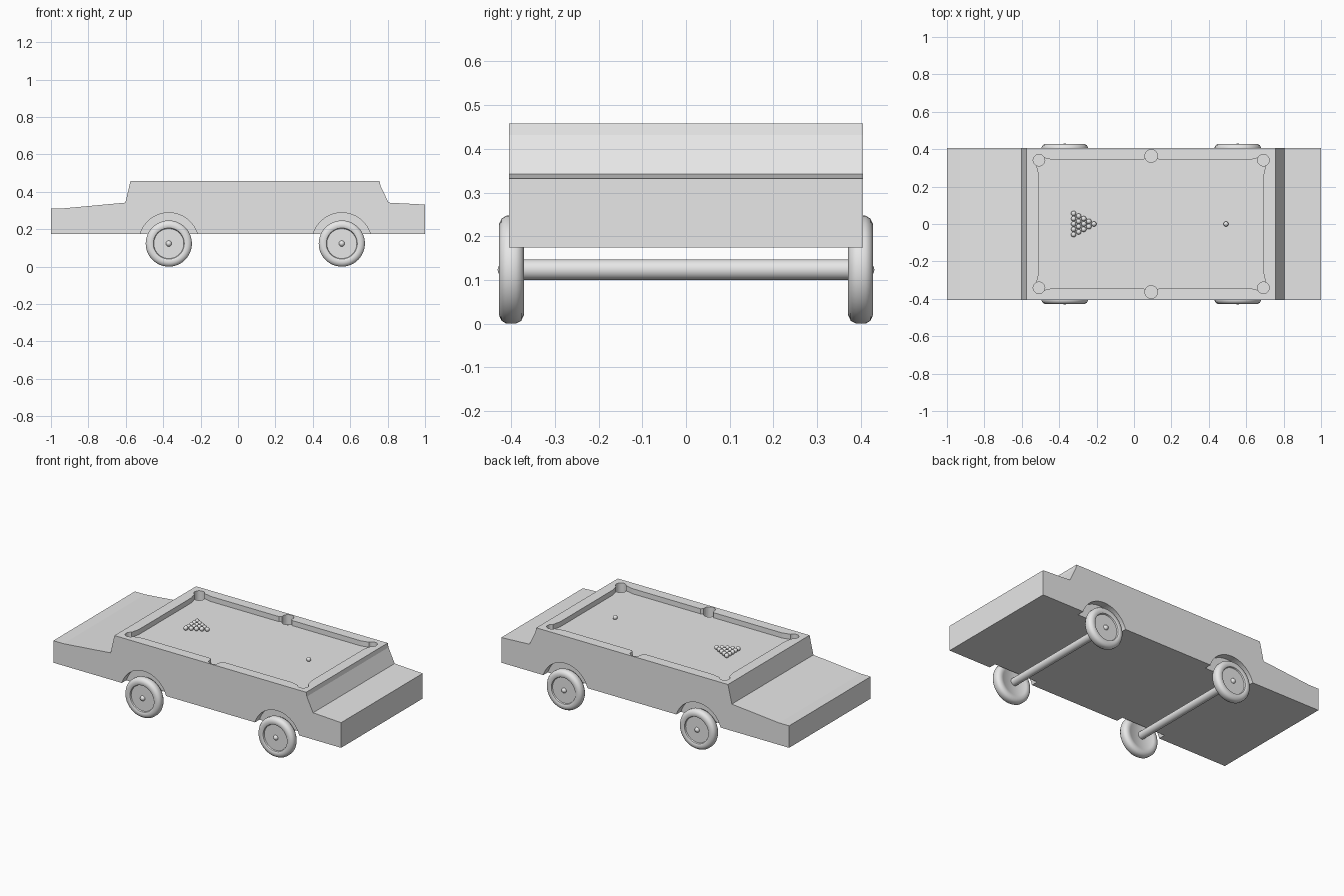
import bpy, bmesh, math
from mathutils import Matrix, Vector

if "Cube" in bpy.data.objects:
    bpy.data.objects.remove(bpy.data.objects["Cube"])

grey = bpy.data.materials.new("plain_grey")
grey.diffuse_color = (0.8, 0.8, 0.8, 1)
grey.use_nodes = True
grey.node_tree.nodes["Principled BSDF"].inputs["Base Color"].default_value = grey.diffuse_color


def finish(name, bm, smooth=False):
    bmesh.ops.recalc_face_normals(bm, faces=bm.faces[:])
    mesh = bpy.data.meshes.new(name)
    bm.to_mesh(mesh)
    bm.free()
    mesh.materials.append(grey)
    ob = bpy.data.objects.new(name, mesh)
    bpy.context.collection.objects.link(ob)
    bpy.ops.object.select_all(action='DESELECT')
    bpy.context.view_layer.objects.active = ob
    ob.select_set(True)
    if smooth:
        bpy.ops.object.shade_smooth_by_angle(angle=math.radians(40))
    return ob


def prism(name, points, offset):
    """Extrude a flat outline along an offset."""
    bm = bmesh.new()
    face = bm.faces.new([bm.verts.new(p) for p in points])
    new = bmesh.ops.extrude_face_region(bm, geom=[face])["geom"]
    bmesh.ops.translate(bm, vec=offset, verts=[v for v in new if isinstance(v, bmesh.types.BMVert)])
    return finish(name, bm)


def cylinder(name, centre, radius, length, axis, segs=48, smooth=False):
    bm = bmesh.new()
    rot = Matrix.Rotation(math.pi / 2, 4, 'X') if axis == 'Y' else Matrix.Identity(4)
    bmesh.ops.create_cone(bm, cap_ends=True, segments=segs, radius1=radius, radius2=radius,
                          depth=length, matrix=Matrix.Translation(centre) @ rot)
    return finish(name, bm, smooth)


def ball(name, centre, radius):
    bm = bmesh.new()
    bmesh.ops.create_uvsphere(bm, u_segments=20, v_segments=12, radius=radius,
                              matrix=Matrix.Translation(centre))
    return finish(name, bm, True)


def lathe_y(name, profile, x, z, side, segs=48):
    """Revolve (radius, y) points about a line parallel to y."""
    bm = bmesh.new()
    verts = [bm.verts.new((x + r, side * y, z)) for r, y in profile]
    edges = [bm.edges.new(pair) for pair in zip(verts, verts[1:])]
    bmesh.ops.spin(bm, geom=verts + edges, cent=(x, 0, z), axis=(0, 1, 0),
                   angle=2 * math.pi, steps=segs)
    bmesh.ops.remove_doubles(bm, verts=bm.verts[:], dist=1e-5)
    return finish(name, bm, True)


def cut(target, cutter):
    mod = target.modifiers.new("cut", 'BOOLEAN')
    mod.operation = 'DIFFERENCE'
    mod.solver = 'EXACT'
    mod.object = cutter
    bpy.context.view_layer.objects.active = target
    bpy.ops.object.modifier_apply(modifier=mod.name)
    bpy.data.objects.remove(cutter, do_unlink=True)


W, TOP, BED = 0.405, 0.458, 0.426
AXLES, WHEEL_Z = (-0.37, 0.555), 0.1235

# Car body from its side profile
side = [(-1, .174), (-1, .312), (-.93, .312), (-.602, .342), (-.575, TOP),
        (.757, TOP), (.762, .432), (.805, .342), (1, .332), (1, .174)]
body = prism("car_body", [(x, -W, z) for x, z in side], Vector((0, 2 * W, 0)))

# Wheel arches
for x in AXLES:
    for s in (-1, 1):
        cut(body, cylinder("arch_cutter", (x, s * 0.46, 0.128), 0.16, 0.2, 'Y', 64))

# Sunken table bed with flared jaws at the pockets
CX, HX, HY = 0.092, 0.60, 0.341
quarter = [(HX, HY - .08), (HX + .012, HY - .03), (HX + .012, HY + .012), (HX - .03, HY + .012),
           (HX - .08, HY), (.045, HY), (.032, HY + .012)]
outline = []
for sx, sy in ((1, 1), (-1, 1), (-1, -1), (1, -1)):
    pts = [(CX + sx * x, sy * y, BED) for x, y in quarter]
    outline += pts if sx * sy > 0 else pts[::-1]
cut(body, prism("bed_cutter", outline, Vector((0, 0, 0.1))))

# Six pockets
for s in (-1, 1):
    for x, y, r in ((CX - HX, HY, .031), (CX, .364, .034), (CX + HX, HY, .031)):
        cut(body, cylinder("pocket_cutter", (x, s * y, 0.45), r, 0.11, 'Z', 32))

# Racked balls and the single cue ball
R = 0.0138
for i in range(5):
    for j in range(i + 1):
        ball("racked_ball", (-.214 - .0272 * i, (j - i / 2) * .0282, BED + R), R)
ball("cue_ball", (.492, 0, BED + R), R)

# Axles and wheels
tyre = [(0, .375), (.08, .375), (.086, .371), (.104, .371), (.117, .377), (.1235, .389),
        (.1235, .411), (.117, .422), (.104, .428), (.09, .428), (.083, .425), (.08, .417), (0, .417)]
for x in AXLES:
    cylinder("axle", (x, 0, WHEEL_Z), 0.0235, 0.752, 'Y', 32, True)
    for s in (-1, 1):
        lathe_y("wheel", tyre, x, WHEEL_Z, s)
        ball("hub_cap", (x, s * .415, WHEEL_Z), .016)
